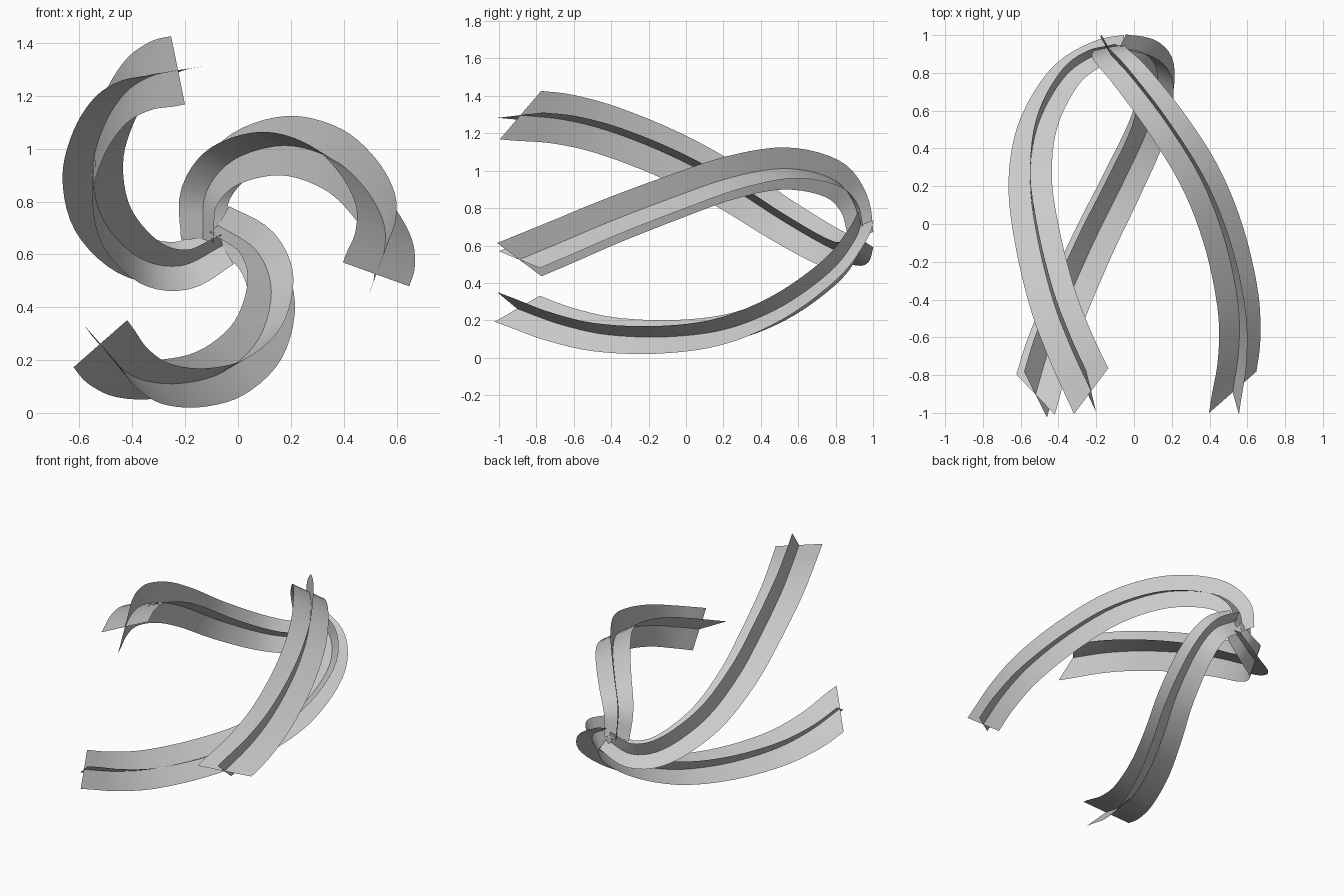
import bpy
import bmesh
import math
from mathutils import Matrix, Vector

cube = bpy.data.objects.get("Cube")
if cube:
    bpy.data.objects.remove(cube, do_unlink=True)

# One plain grey for all the ribbons
grey = bpy.data.materials.new("light_grey")
grey.use_nodes = True
colour = (0.6, 0.6, 0.6, 1)
grey.diffuse_color = colour
grey.node_tree.nodes["Principled BSDF"].inputs["Base Color"].default_value = colour

# Centre line of one spiral arm, from the open front end to the hub
PATH = [Vector(p) for p in (
    (-0.227, -0.885, 1.297), (-0.335, -0.65, 1.272), (-0.43, -0.4, 1.208),
    (-0.51, -0.08, 1.08), (-0.55, 0.23, 0.915), (-0.51, 0.52, 0.73),
    (-0.375, 0.77, 0.588), (-0.215, 0.89, 0.557), (-0.059, 0.935, 0.633))]
HUB = Vector((-0.082, 0, 0.681))
AXIS = Vector((-0.0076, 1, -0.015))
STEPS = 5


def smooth_path(points):
    """Catmull-Rom curve through the points."""
    pts = [2 * points[0] - points[1]] + points + [2 * points[-1] - points[-2]]
    out = []
    for a, b, c, d in zip(pts, pts[1:], pts[2:], pts[3:]):
        for k in range(STEPS):
            u = k / STEPS
            out.append(b + (c - a) * u / 2
                       + (2 * a - 5 * b + 4 * c - d) * u * u / 2
                       + (3 * b - a - 3 * c + d) * u ** 3 / 2)
    return out + [points[-1]]


def add_strip(bm, path, side, width, shear):
    """Flat strip carried along the path without twisting."""
    last = len(path) - 1
    old = None
    rows = []
    for i, p in enumerate(path):
        tangent = (path[min(i + 1, last)] - path[max(i - 1, 0)]).normalized()
        if old is not None:
            side = old.rotation_difference(tangent) @ side
        side = (side - tangent * side.dot(tangent)).normalized()
        old = tangent
        t = i / last
        half = width - 0.02 * t - 0.036 * t ** 3
        offset = side * half + tangent * shear * (1 - t) ** 2
        rows.append([bm.verts.new(p + s * offset) for s in (-1, 0, 1)])
    for r, q in zip(rows, rows[1:]):
        for k in range(2):
            bm.faces.new((r[k], r[k + 1], q[k + 1], q[k])).smooth = True


# Three arms of two crossing strips, turned about the hub axis
path = smooth_path(PATH)
for index, name in enumerate(("upper_arm", "right_arm", "lower_arm")):
    bm = bmesh.new()
    add_strip(bm, path, Vector((0.15, 0.07, 1)), 0.14, 0.1)
    add_strip(bm, path, Vector((0.95, 0.3, 0.16)), 0.135, 0.07)
    turn = Matrix.Rotation(math.radians(120 * index), 3, AXIS)
    bmesh.ops.rotate(bm, cent=HUB, matrix=turn, verts=bm.verts)
    mesh = bpy.data.meshes.new(name)
    bm.to_mesh(mesh)
    bm.free()
    mesh.materials.append(grey)
    arm = bpy.data.objects.new(name, mesh)
    bpy.context.collection.objects.link(arm)
